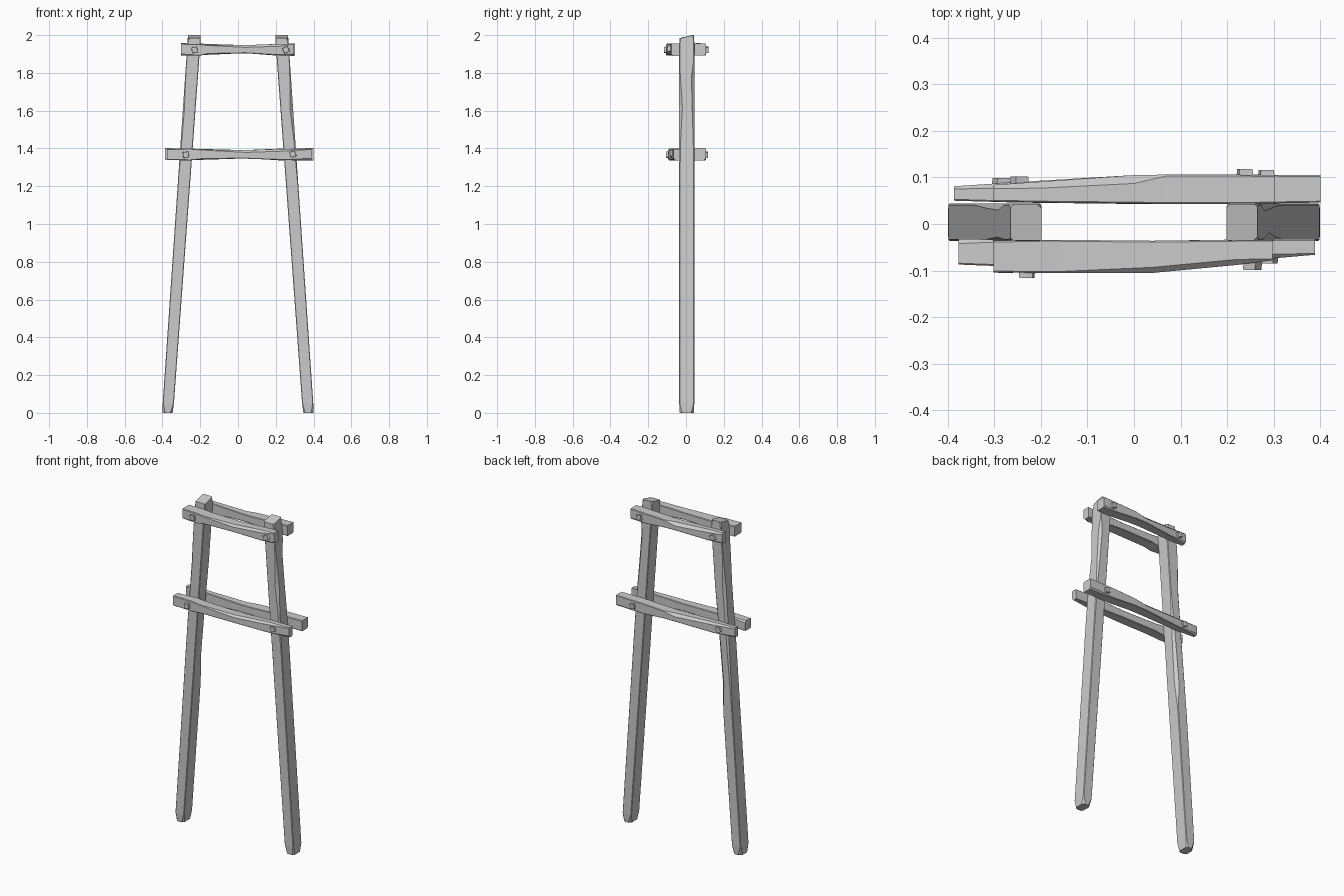
import bpy, bmesh, math
from mathutils import Matrix, Vector


def section(a0, a1, b0, b1, cuts):
    """Rectangle in (a, b) with a separate bevel size on each corner."""
    c = cuts
    return [(a0 + c[0], b0), (a1 - c[1], b0), (a1, b0 + c[1]), (a1, b1 - c[2]),
            (a1 - c[2], b1), (a0 + c[3], b1), (a0, b1 - c[3]), (a0, b0 + c[0])]


def loft(name, rings):
    bm = bmesh.new()
    loops = [[bm.verts.new(p) for p in r] for r in rings]
    n = len(loops[0])
    for lo, hi in zip(loops, loops[1:]):
        for i in range(n):
            j = (i + 1) % n
            bm.faces.new((lo[i], lo[j], hi[j], hi[i]))
    bm.faces.new(loops[0][::-1])
    bm.faces.new(loops[-1])
    bmesh.ops.recalc_face_normals(bm, faces=bm.faces)
    return finish(name, bm)


def finish(name, bm):
    me = bpy.data.meshes.new(name)
    bm.to_mesh(me)
    bm.free()
    ob = bpy.data.objects.new(name, me)
    bpy.context.collection.objects.link(ob)
    return ob


def leg(name, side, stations):
    """Stations: z, corner cuts (outer-front, inner-front, inner-back, outer-back)."""
    rings = []
    for z, inset, cuts in stations:
        outer = 0.402 - 0.0685 * z - inset
        inner = 0.343 - 0.0735 * z + inset
        ring = section(-outer, -inner, -0.036 + inset, 0.044 - inset, cuts)
        rings.append([(-side * x, y, z) for x, y in ring])
    # raised splinter along the back edge of the top
    rings[-1] = [(x, y, z + (0.016 if y > 0.025 else 0)) for x, y, z in rings[-1]]
    return loft(name, rings)


def rail(name, stations):
    """Stations: x, y front, y back, z low, z high, corner cuts."""
    return loft(name, [[(x, y, z) for y, z in section(y0, y1, z0, z1, cuts)]
                       for x, y0, y1, z0, z1, cuts in stations])


def peg(name, x, z, y_tip, turn):
    s = 1 if y_tip > 0 else -1
    bm = bmesh.new()
    bmesh.ops.create_cone(bm, cap_ends=True, segments=4,
                          radius1=0.024, radius2=0.020, depth=0.03)
    rot = Matrix.Rotation(-s * math.pi / 2, 4, 'X') @ Matrix.Rotation(math.radians(45 + turn), 4, 'Z')
    bmesh.ops.transform(bm, verts=bm.verts, matrix=Matrix.Translation(Vector((x, y_tip - s * 0.015, z))) @ rot)
    return finish(name, bm)


E = 0.003
even = (E, E, E, E)

# Splayed legs with worn edges and trimmed feet
leg("left_leg", -1, [
    (0.0, 0.003, (0.014, 0.012, 0.01, 0.02)), (0.05, 0, even), (0.85, 0, even),
    (1.02, 0, (E, E, 0.018, 0.006)), (1.25, 0, (E, E, 0.014, 0.01)),
    (1.6, 0, (0.008, E, E, 0.014)), (1.8, 0, even), (1.95, 0, even),
    (1.984, 0.001, (0.006, E, 0.01, 0.008))])
leg("right_leg", 1, [
    (0.0, 0.003, (0.012, 0.01, 0.016, 0.014)), (0.05, 0, even), (1.2, 0, even),
    (1.45, 0, (0.008, E, E, 0.006)), (1.62, 0, (0.017, E, E, 0.012)),
    (1.78, 0, (0.006, E, E, 0.015)), (1.87, 0, even), (1.95, 0, even),
    (1.984, 0.001, (0.008, E, 0.008, 0.006))])

# Upper pair of rails
rail("upper_front_rail", [
    (-0.302, -0.104, -0.036, 1.892, 1.955, (0.008, E, E, E)),
    (-0.20, -0.105, -0.034, 1.891, 1.952, even),
    (-0.16, -0.105, -0.034, 1.900, 1.948, even),
    (0.04, -0.105, -0.036, 1.904, 1.947, (E, E, E, 0.012)),
    (0.22, -0.088, -0.034, 1.893, 1.953, (E, E, E, 0.012)),
    (0.297, -0.078, -0.034, 1.89, 1.955, (0.01, E, E, E))])
rail("upper_back_rail", [
    (-0.302, 0.048, 0.084, 1.892, 1.958, (E, 0.01, 0.008, E)),
    (-0.20, 0.046, 0.091, 1.894, 1.955, (E, E, 0.014, E)),
    (0.0, 0.044, 0.105, 1.903, 1.948, (E, E, 0.018, E)),
    (0.07, 0.043, 0.106, 1.902, 1.948, even),
    (0.20, 0.043, 0.106, 1.892, 1.953, even),
    (0.302, 0.044, 0.105, 1.892, 1.956, (E, 0.008, E, E))])

# Lower, longer pair of rails
rail("lower_front_rail", [
    (-0.377, -0.087, -0.032, 1.338, 1.398, (E, E, 0.01, E)),
    (-0.25, -0.092, -0.034, 1.337, 1.399, even),
    (-0.18, -0.095, -0.034, 1.344, 1.394, even),
    (0.04, -0.096, -0.036, 1.346, 1.391, (E, E, E, 0.012)),
    (0.25, -0.078, -0.033, 1.338, 1.398, (E, E, E, 0.012)),
    (0.389, -0.066, -0.032, 1.336, 1.398, (0.012, E, E, E))])
rail("lower_back_rail", [
    (-0.386, 0.050, 0.081, 1.342, 1.402, (E, 0.01, 0.006, E)),
    (-0.25, 0.046, 0.090, 1.338, 1.399, (E, E, 0.012, E)),
    (0.0, 0.043, 0.105, 1.346, 1.392, (E, E, 0.016, E)),
    (0.08, 0.043, 0.106, 1.346, 1.393, even),
    (0.22, 0.043, 0.106, 1.337, 1.399, even),
    (0.400, 0.046, 0.105, 1.337, 1.402, (E, 0.01, E, E))])

# Square pegs, one at each crossing
for name, x, z, tip, turn in [
        ("upper_front_left_peg", -0.23, 1.922, -0.116, 8),
        ("upper_front_right_peg", 0.254, 1.922, -0.099, 28),
        ("lower_front_left_peg", -0.276, 1.367, -0.105, 8),
        ("lower_front_right_peg", 0.29, 1.37, -0.085, 20),
        ("upper_back_right_peg", 0.238, 1.922, 0.118, 10),
        ("upper_back_left_peg", -0.246, 1.922, 0.102, 25),
        ("lower_back_right_peg", 0.284, 1.367, 0.116, 10),
        ("lower_back_left_peg", -0.285, 1.37, 0.099, 22)]:
    peg(name, x, z, tip, turn)
